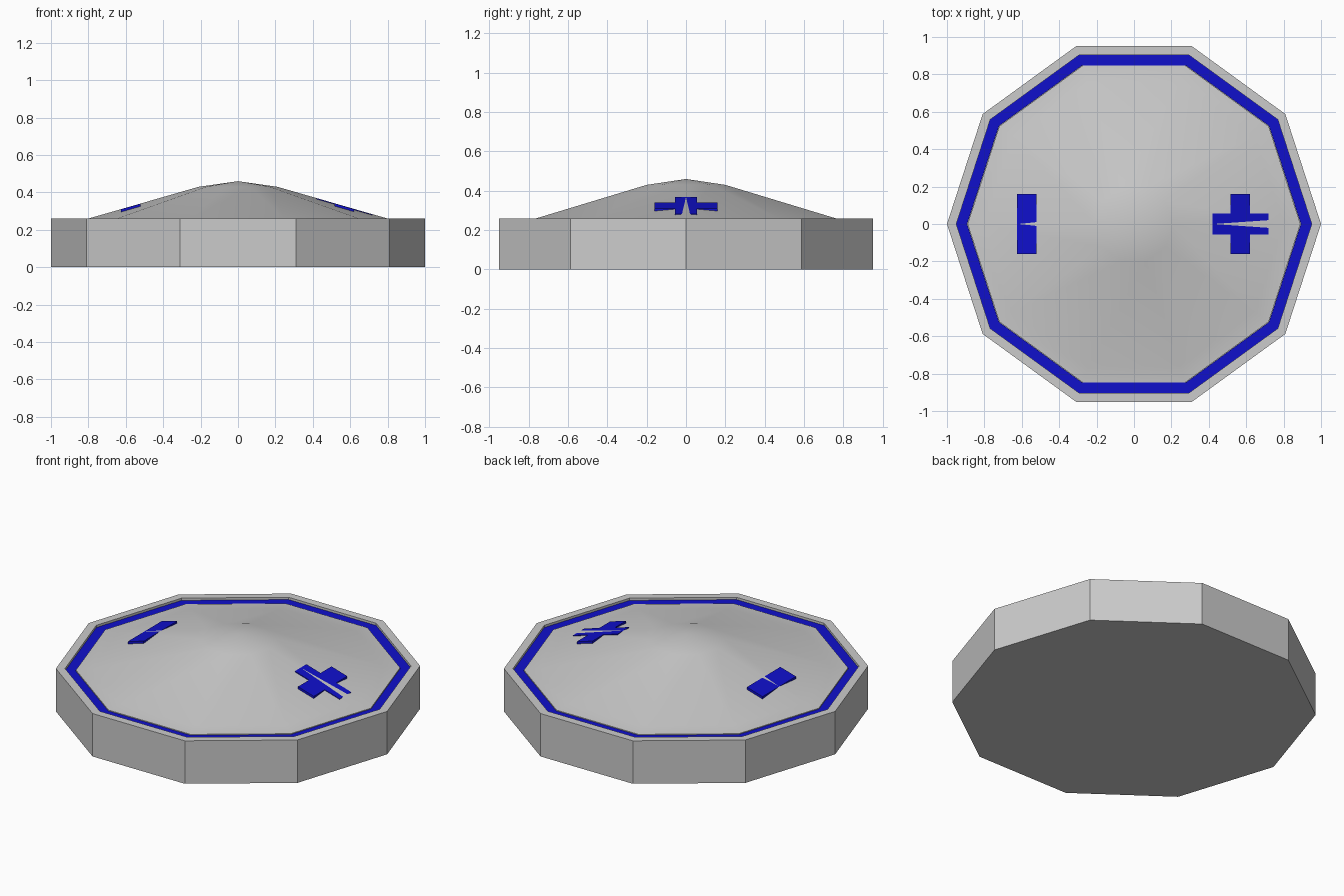
import bpy, bmesh, math

if "Cube" in bpy.data.objects:
    bpy.data.objects.remove(bpy.data.objects["Cube"])

SIDES = 10
blue = bpy.data.materials.new("blue")
blue.diffuse_color = (0.005, 0.005, 0.6, 1)
blue.use_nodes = True
blue.node_tree.nodes["Principled BSDF"].inputs["Base Color"].default_value = blue.diffuse_color


def finish(name, bm, mat=None, smooth=False):
    bmesh.ops.recalc_face_normals(bm, faces=bm.faces)
    me = bpy.data.meshes.new(name)
    bm.to_mesh(me)
    bm.free()
    ob = bpy.data.objects.new(name, me)
    bpy.context.collection.objects.link(ob)
    if mat:
        me.materials.append(mat)
    if smooth:
        bpy.context.view_layer.objects.active = ob
        ob.select_set(True)
        bpy.ops.object.shade_smooth_by_angle(angle=math.radians(30))
        ob.select_set(False)
    return ob


def lathe(name, profile, closed=False, **kw):
    """Ten-sided revolve of (radius, z) points; open profiles are capped."""
    bm = bmesh.new()
    rings = []
    for r, z in profile:
        if r == 0:
            rings.append([bm.verts.new((0, 0, z))] * SIDES)
        else:
            rings.append([bm.verts.new((r * math.cos(a), r * math.sin(a), z))
                          for a in (math.tau * i / SIDES for i in range(SIDES))])
    pairs = list(zip(rings, rings[1:]))
    if closed:
        pairs.append((rings[-1], rings[0]))
    else:
        bm.faces.new(rings[0])
    for a, b in pairs:
        for i in range(SIDES):
            j = (i + 1) % SIDES
            quad = dict.fromkeys((a[i], a[j], b[j], b[i]))
            bm.faces.new(list(quad))
    return finish(name, bm, **kw)


def sign(name, outline, side, x0, sink0, x1, sink1, thick=0.02):
    """Flat slanted plate lying just under the dome ridge."""
    def ridge(x):
        return 0.43 - 0.288 * (x - 0.21)

    bm = bmesh.new()
    top, low = [], []
    for x, y in outline:
        z = ridge(x) - sink0 - (sink1 - sink0) * (x - x0) / (x1 - x0)
        top.append(bm.verts.new((side * x, y, z)))
        low.append(bm.verts.new((side * x, y, z - thick)))
    bm.faces.new(top)
    bm.faces.new(low)
    n = len(top)
    for i in range(n):
        j = (i + 1) % n
        bm.faces.new((top[i], top[j], low[j], low[i]))
    return finish(name, bm, blue)


# Drum with grooved rim and shallow dome
lathe("domed_drum", [(1, 0), (1, 0.26), (0.95, 0.26), (0.95, 0.235), (0.89, 0.235),
                     (0.89, 0.25), (0.8, 0.26), (0.21, 0.43), (0, 0.46)], smooth=True)

# Blue band lying in the groove
lathe("rim_band", [(0.95, 0.23), (0.95, 0.246), (0.892, 0.246), (0.892, 0.23)],
      closed=True, mat=blue)

# Plus and minus plates on the dome
half = [(0.42, 0.055), (0.515, 0.055), (0.515, 0.16), (0.62, 0.16), (0.62, 0.055), (0.72, 0.055)]
sign("plus_plate", half + [(x, -y) for x, y in reversed(half)], 1, 0.42, 0.0, 0.72, 0.002)
half = [(0.52, 0.16), (0.625, 0.16)]
sign("minus_plate", half + [(x, -y) for x, y in reversed(half)], -1, 0.52, 0.001, 0.625, 0.0)
